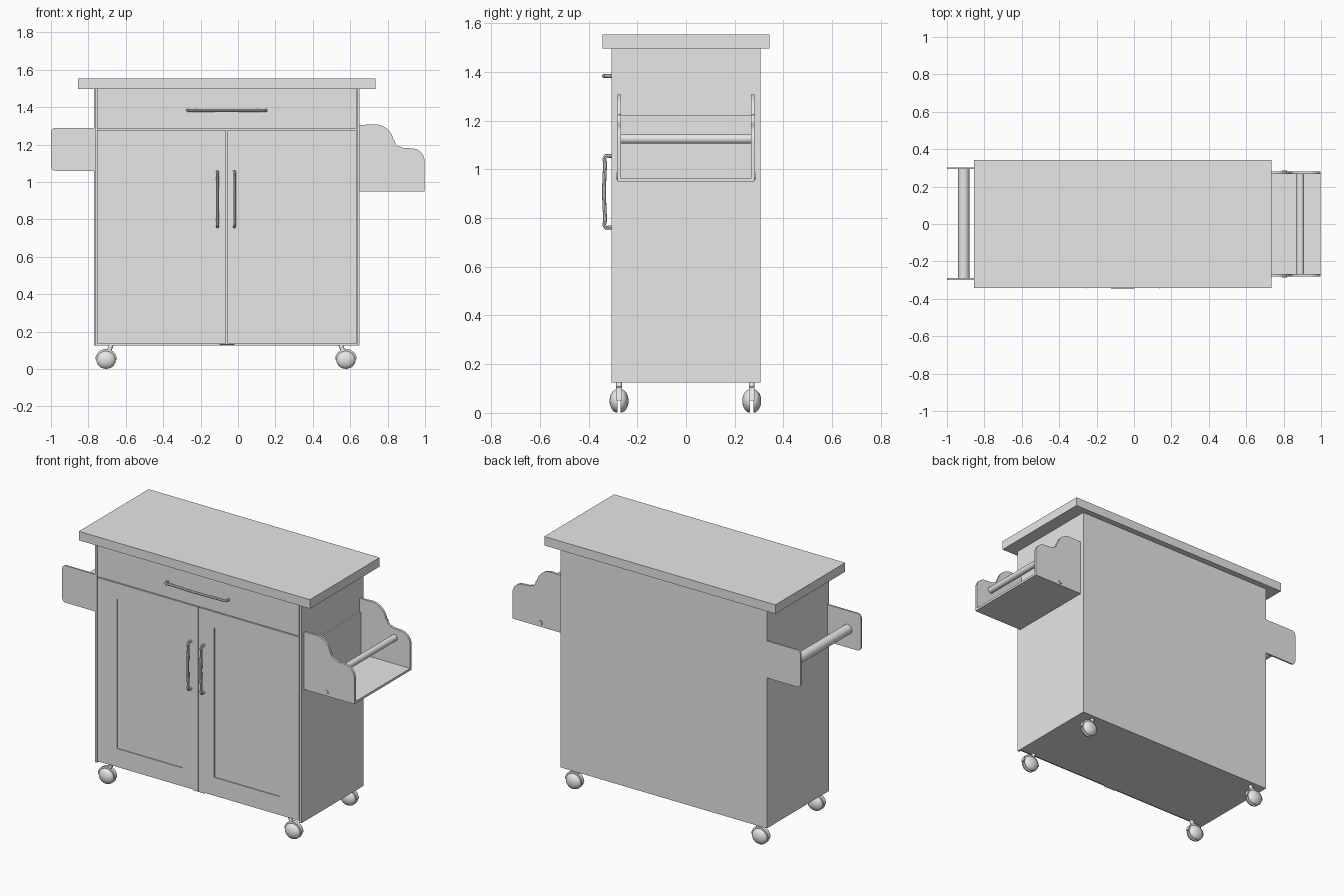
import bpy, bmesh, math
from mathutils import Vector

old = bpy.data.objects.get("Cube")
if old:
    bpy.data.objects.remove(old)

grey = bpy.data.materials.new("plain_grey")
grey.use_nodes = True
grey.diffuse_color = (0.8, 0.8, 0.8, 1)
grey.node_tree.nodes["Principled BSDF"].inputs["Base Color"].default_value = (0.8, 0.8, 0.8, 1)


def finish(name, bm, smooth=False):
    bmesh.ops.recalc_face_normals(bm, faces=bm.faces)
    mesh = bpy.data.meshes.new(name)
    bm.to_mesh(mesh)
    bm.free()
    mesh.materials.append(grey)
    ob = bpy.data.objects.new(name, mesh)
    bpy.context.collection.objects.link(ob)
    if smooth:
        bpy.ops.object.select_all(action='DESELECT')
        ob.select_set(True)
        bpy.context.view_layer.objects.active = ob
        bpy.ops.object.shade_smooth_by_angle(angle=math.radians(35))
    return ob


def add_box(bm, x, y, z):
    verts = bmesh.ops.create_cube(bm, size=1)["verts"]
    for v in verts:
        v.co = Vector([(r[0] + r[1]) / 2 + c * (r[1] - r[0]) for c, r in zip(v.co, (x, y, z))])


def box(name, x, y, z):
    bm = bmesh.new()
    add_box(bm, x, y, z)
    return finish(name, bm)


def plate(name, outline, y, thick):
    """Upright board cut to an x-z outline, extruded along y."""
    bm = bmesh.new()
    face = bm.faces.new([bm.verts.new((px, y - thick / 2, pz)) for px, pz in outline])
    ext = bmesh.ops.extrude_face_region(bm, geom=[face])["geom"]
    bmesh.ops.translate(bm, verts=[g for g in ext if isinstance(g, bmesh.types.BMVert)],
                        vec=(0, thick, 0))
    return finish(name, bm, True)


def arc(cx, cz, r, start, end, n=8):
    steps = [math.radians(start + (end - start) * i / n) for i in range(n + 1)]
    return [(cx + r * math.cos(a), cz + r * math.sin(a)) for a in steps]


def rod(name, start, end, r, sides=20):
    start, end = Vector(start), Vector(end)
    axis = end - start
    bm = bmesh.new()
    bmesh.ops.create_cone(bm, cap_ends=True, segments=sides, radius1=r, radius2=r, depth=axis.length)
    bmesh.ops.transform(bm, verts=bm.verts, matrix=axis.to_track_quat('Z', 'Y').to_matrix().to_4x4())
    bmesh.ops.translate(bm, verts=bm.verts, vec=(start + end) / 2)
    return finish(name, bm, True)


# Cabinet carcass and worktop
FRONT, BACK, LOW, HIGH = -0.305, 0.305, 0.125, 1.497
box("worktop", (-0.855, 0.735), (-0.343, 0.343), (HIGH, 1.553))
box("carcass", (-0.758, 0.638), (-0.285, BACK), (LOW, HIGH))
box("right_side_panel", (-0.77, -0.758), (FRONT, BACK), (LOW, HIGH))
box("left_side_panel", (0.638, 0.65), (FRONT, BACK), (LOW, HIGH))
box("drawer_front", (-0.753, 0.633), (FRONT, -0.285), (1.284, HIGH))
box("door_catch", (-0.1, -0.02), (-0.3, -0.285), (0.128, 0.134))

# Framed doors with a shallow sunk panel
for name, x0, x1, p0, p1 in (("right_door", -0.753, -0.063, -0.62, -0.17),
                             ("left_door", -0.057, 0.633, 0.05, 0.5)):
    bm = bmesh.new()
    z0, z1, q0, q1 = 0.136, 1.279, 0.25, 1.18
    face_y = (FRONT, -0.285)
    add_box(bm, (x0, p0), face_y, (z0, z1))
    add_box(bm, (p1, x1), face_y, (z0, z1))
    add_box(bm, (p0, p1), face_y, (z0, q0))
    add_box(bm, (p0, p1), face_y, (q1, z1))
    add_box(bm, (p0, p1), (FRONT + 0.006, -0.285), (q0, q1))
    finish(name, bm)


# Bow handles, each an arched bar on two feet
def handle(name, centre, length, direction):
    curve = bpy.data.curves.new(name, 'CURVE')
    curve.dimensions = '3D'
    curve.bevel_depth = 0.008
    curve.bevel_resolution = 2
    spline = curve.splines.new('POLY')
    half = length / 2 - 0.008
    path = [(-1, 0), (-1, 0.024), (-0.93, 0.031), (-0.8, 0.027), (-0.4, 0.03), (0, 0.032),
            (0.4, 0.03), (0.8, 0.027), (0.93, 0.031), (1, 0.024), (1, 0)]
    spline.points.add(len(path) - 1)
    for p, (t, out) in zip(spline.points, path):
        p.co = (*(Vector(centre) + Vector(direction) * t * half - Vector((0, out, 0))), 1)
    curve.use_fill_caps = True
    curve.materials.append(grey)
    ob = bpy.data.objects.new(name, curve)
    bpy.context.collection.objects.link(ob)
    bpy.ops.object.select_all(action='DESELECT')
    ob.select_set(True)
    bpy.context.view_layer.objects.active = ob
    bpy.ops.object.convert(target='MESH')
    bpy.ops.object.shade_smooth_by_angle(angle=math.radians(40))


handle("drawer_handle", (-0.06, FRONT, 1.383), 0.435, (1, 0, 0))
handle("right_door_handle", (-0.11, FRONT, 0.908), 0.31, (0, 0, 1))
handle("left_door_handle", (-0.02, FRONT, 0.908), 0.31, (0, 0, 1))

# Towel rail on the right side
r = 0.025
rail_outline = ([(-0.765, 1.06), (-0.765, 1.29)] + arc(-1 + r, 1.29 - r, r, 90, 180)
                + arc(-1 + r, 1.06 + r, r, 180, 270))
for side, y in (("front", -0.295), ("back", 0.298)):
    plate("towel_rail_%s_bracket" % side, rail_outline, y, 0.01)
rod("towel_rail_rod", (-0.91, -0.295, 1.175), (-0.91, 0.298, 1.175), 0.03)

# Spice rack on the left side, with stepped rounded ends
rack_outline = ([(0.65, 0.95), (0.998, 0.95)] + arc(0.928, 1.11, 0.07, 0, 90)
                + [(0.88, 1.183)] + arc(0.872, 1.223, 0.035, 270, 180, 5)
                + arc(0.732, 1.208, 0.1, 10, 90) + [(0.65, 1.305)])
for side, s in (("front", -1), ("back", 1)):
    plate("spice_rack_%s_end" % side, rack_outline, s * 0.274, 0.014)
    rod("spice_rack_%s_screw" % side, (0.805, s * 0.278, 0.973), (0.805, s * 0.286, 0.973), 0.014, 12)
box("spice_rack_floor", (0.65, 0.998), (-0.281, 0.281), (0.949, 0.963))
box("spice_rack_back", (0.65, 0.66), (-0.268, 0.268), (0.955, 1.222))
rod("spice_rack_rod", (0.89, -0.27, 1.125), (0.89, 0.27, 1.125), 0.02)

# Castors: twin domed wheels, a hood between them and a stem
for side, x, lean in (("right", -0.705, 0.02), ("left", 0.577, -0.02)):
    for end, y in (("front", -0.275), ("back", 0.27)):
        name = "%s_%s_castor" % (end, side)
        for half, s in (("outer", -1), ("inner", 1)):
            bm = bmesh.new()
            bmesh.ops.create_uvsphere(bm, u_segments=24, v_segments=12, radius=1)
            bmesh.ops.bisect_plane(bm, geom=bm.verts[:] + bm.edges[:] + bm.faces[:],
                                   plane_co=(0, 0, 0), plane_no=(0, -s, 0), clear_outer=True)
            bmesh.ops.holes_fill(bm, edges=[e for e in bm.edges if e.is_boundary])
            bmesh.ops.scale(bm, verts=bm.verts, vec=(0.052, 0.032, 0.048))
            bmesh.ops.translate(bm, verts=bm.verts, vec=(x, y + s * 0.007, 0.049))
            finish("%s_%s_wheel" % (name, half), bm, True)
        hood = arc(x, 0.05, 0.058, 0, 180, 12) + arc(x, 0.05, 0.03, 180, 0, 8)
        plate(name + "_hood", hood, y, 0.024)
        rod(name + "_stem", (x + lean * 0.6, y, 0.085), (x + lean * 1.4, y, 0.13), 0.012, 12)
